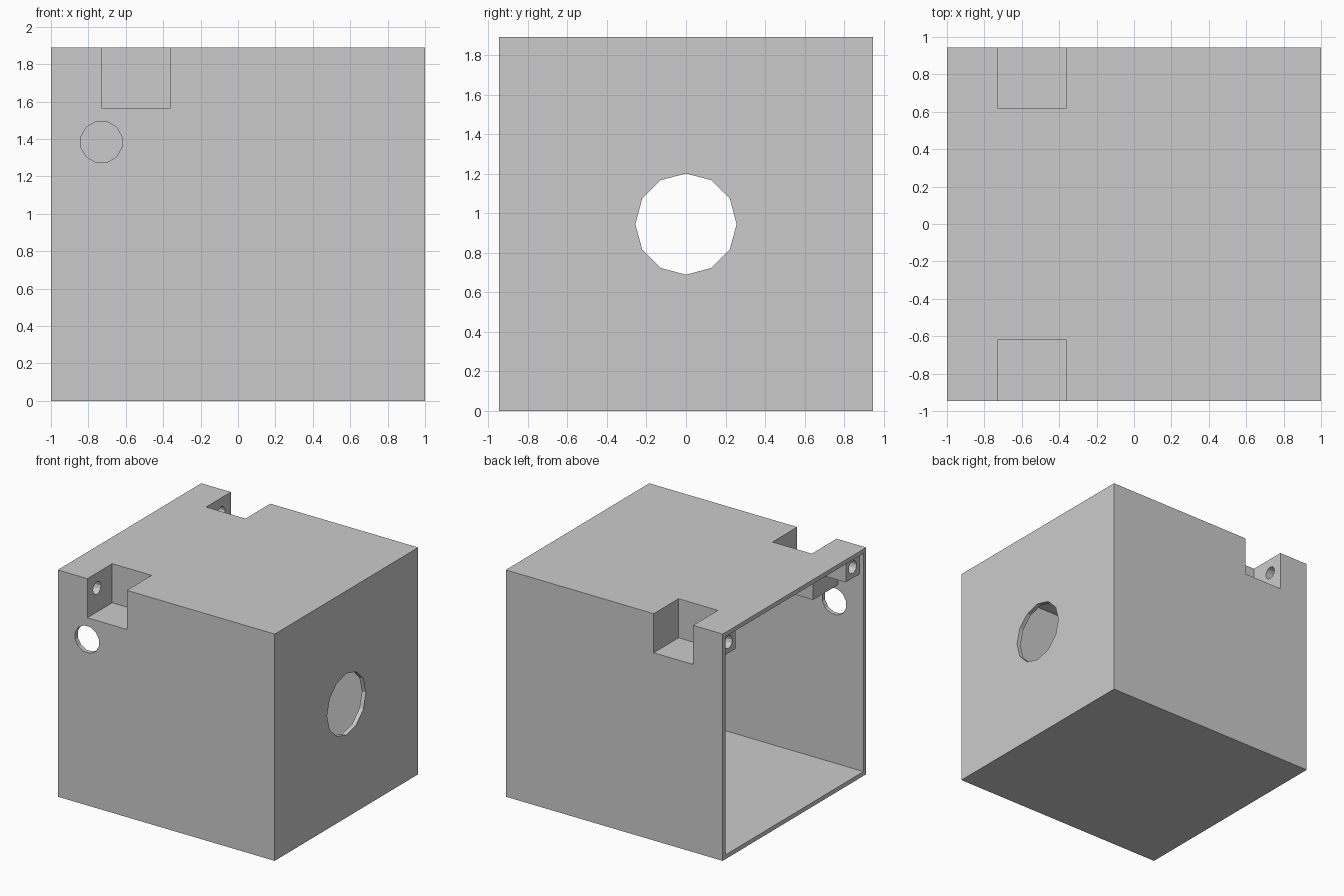
import bpy
import math
from mathutils import Matrix

if "Cube" in bpy.data.objects:
    bpy.data.objects.remove(bpy.data.objects["Cube"], do_unlink=True)

grey = bpy.data.materials.new("plain grey")
grey.use_nodes = True
grey.diffuse_color = (0.6, 0.6, 0.6, 1)
grey.node_tree.nodes["Principled BSDF"].inputs["Base Color"].default_value = (0.6, 0.6, 0.6, 1)

WALL = 0.036
HALF = 0.945
TOP = 2 * HALF


def box(name, low, high):
    bpy.ops.mesh.primitive_cube_add(size=1)
    ob = bpy.context.object
    ob.name = name
    size = [h - l for l, h in zip(low, high)]
    middle = [(h + l) / 2 for l, h in zip(low, high)]
    ob.data.transform(Matrix.Translation(middle) @ Matrix.Diagonal((*size, 1)))
    ob.data.materials.append(grey)
    return ob


def rod(name, centre, radius, length, axis, spin=0):
    bpy.ops.mesh.primitive_cylinder_add(vertices=12, radius=radius, depth=length)
    ob = bpy.context.object
    ob.name = name
    turn = Matrix.Rotation(math.pi / 2, 4, "Y" if axis == "X" else "X")
    ob.data.transform(Matrix.Translation(centre) @ turn @ Matrix.Rotation(spin, 4, "Z"))
    ob.data.materials.append(grey)
    return ob


def combine(target, tool, operation):
    mod = target.modifiers.new(tool.name, "BOOLEAN")
    mod.operation = operation
    mod.solver = "EXACT"
    mod.object = tool
    bpy.context.view_layer.objects.active = target
    bpy.ops.object.modifier_apply(modifier=mod.name)
    bpy.data.objects.remove(tool, do_unlink=True)


def side_box(name, side, x, y, z):
    """Box given by its x, outward y and z ranges, on the front or back side."""
    ys = sorted((side * y[0], side * y[1]))
    return box(name, (x[0], ys[0], z[0]), (x[1], ys[1], z[1]))


# Hollow case, open at one end
case = box("case", (-1, -HALF, 0), (1, HALF, TOP))
combine(case, box("interior", (-1.1, WALL - HALF, WALL), (1 - WALL, HALF - WALL, TOP - WALL)),
        "DIFFERENCE")

# Walled corner pockets and the screw blocks beside them
for side in (-1, 1):
    combine(case, side_box("pocket_wall", side, (-0.727 - WALL, -0.364 + WALL),
                           (0.618 - WALL, 0.93), (1.564 - WALL, 1.875)), "UNION")
    combine(case, side_box("screw_block", side, (-0.964, -0.745),
                           (0.727, 0.925), (1.673, 1.87)), "UNION")
    combine(case, side_box("pocket", side, (-0.727, -0.364),
                           (0.618, 1.1), (1.564, 2)), "DIFFERENCE")
    combine(case, rod("screw_hole", (-0.83, side * 0.818, 1.764), 0.052, 0.34, "X"),
            "DIFFERENCE")

# Cable hole in the front and large round hole in the closed end
combine(case, rod("cable_hole", (-0.73, -HALF, 1.384), 0.113, 0.2, "Y", math.pi / 12),
        "DIFFERENCE")
combine(case, rod("end_hole", (1, 0, HALF), 0.256, 0.2, "X"), "DIFFERENCE")
